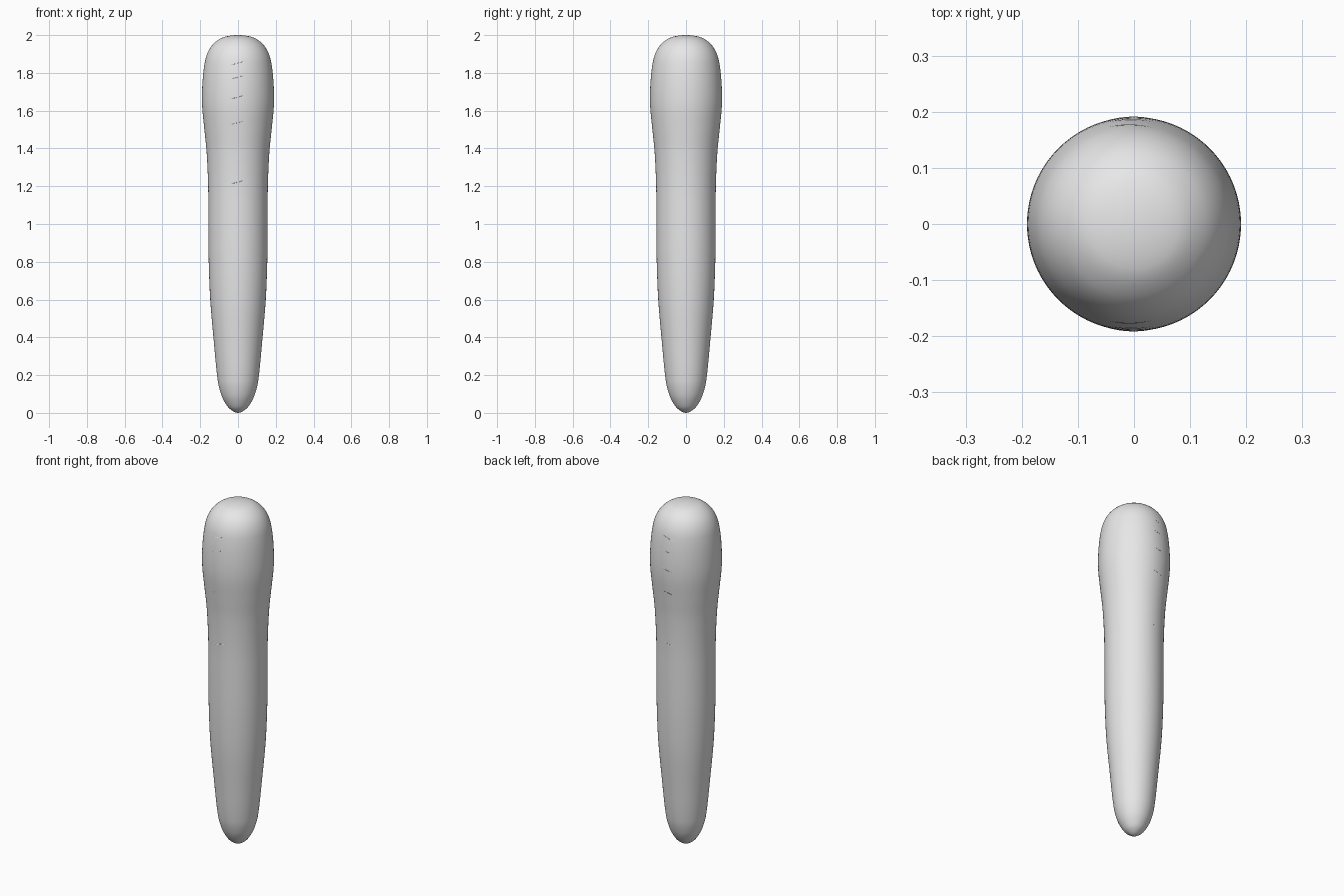
import bpy, bmesh, math
from mathutils import Vector

cube = bpy.data.objects.get("Cube")
if cube:
    bpy.data.objects.remove(cube, do_unlink=True)

grey = bpy.data.materials.new("light_grey")
grey.use_nodes = True
grey.diffuse_color = (0.8, 0.8, 0.8, 1)
grey.node_tree.nodes["Principled BSDF"].inputs["Base Color"].default_value = (0.8, 0.8, 0.8, 1)

# Silhouette as (radius, height), from the rounded tip to the domed top
outline = [(0, 0), (0.042, 0.02), (0.069, 0.055), (0.09, 0.1), (0.107, 0.17),
           (0.13, 0.4), (0.147, 0.6), (0.155, 0.8), (0.157, 1.0), (0.158, 1.2),
           (0.166, 1.38), (0.178, 1.5), (0.19, 1.63), (0.188, 1.75), (0.175, 1.86),
           (0.157, 1.915), (0.127, 1.957), (0.08, 1.988), (0, 2.0)]


def smooth_profile(points, steps):
    """Smooth curve through the points, mirrored at both poles."""
    pts = [Vector(p) for p in points]
    mirrored = lambda p: Vector((-p.x, p.y))
    pts = [mirrored(pts[1])] + pts + [mirrored(pts[-2])]
    result = []
    for a, b, c, d in zip(pts, pts[1:], pts[2:], pts[3:]):
        chord = (c - b).length
        m1 = (c - a) * chord / ((b - a).length + chord)
        m2 = (d - b) * chord / ((d - c).length + chord)
        for i in range(steps):
            t = i / steps
            result.append(b * (2*t**3 - 3*t**2 + 1) + m1 * (t**3 - 2*t**2 + t)
                          + c * (3*t**2 - 2*t**3) + m2 * (t**3 - t**2))
    return result + [pts[-2]]


profile = smooth_profile(outline, 5)


def radius_at(z):
    for a, b in zip(profile, profile[1:]):
        if a.y <= z <= b.y:
            return a.x + (b.x - a.x) * (z - a.y) / (b.y - a.y)
    return 0


# Tapered body, turned around the vertical axis
bm = bmesh.new()
verts = [bm.verts.new((p.x, 0, p.y)) for p in profile]
edges = [bm.edges.new(pair) for pair in zip(verts, verts[1:])]
bmesh.ops.spin(bm, geom=verts + edges, axis=(0, 0, 1), cent=(0, 0, 0),
               angle=math.tau, steps=96, use_merge=False)
bmesh.ops.remove_doubles(bm, verts=bm.verts, dist=0.00005)
bmesh.ops.recalc_face_normals(bm, faces=bm.faces)
mesh = bpy.data.meshes.new("body")
bm.to_mesh(mesh)
bm.free()
mesh.materials.append(grey)
mesh.shade_smooth()
bpy.context.collection.objects.link(bpy.data.objects.new("body", mesh))


# Faint slanted creases, on the front and the back
def crease(name, height, side):
    curve = bpy.data.curves.new(name, "CURVE")
    curve.dimensions = "3D"
    curve.bevel_depth = 0.0015
    curve.bevel_resolution = 1
    spline = curve.splines.new("POLY")
    count = 13
    spline.points.add(count - 1)
    for i, point in enumerate(spline.points):
        t = i / (count - 1)
        x = -0.06 + 0.105 * t
        z = height + 0.03 * (t - 0.5)
        r = radius_at(z) - 0.0008
        point.co = (x, side * math.sqrt(r * r - x * x), z, 1)
        point.radius = 0.3 + 0.7 * math.sin(math.pi * t)
    curve.materials.append(grey)
    bpy.context.collection.objects.link(bpy.data.objects.new(name, curve))


for number, height in enumerate((1.85, 1.775, 1.67, 1.535, 1.22), 1):
    crease(f"front_crease_{number}", height, -1)
    crease(f"back_crease_{number}", height, 1)
